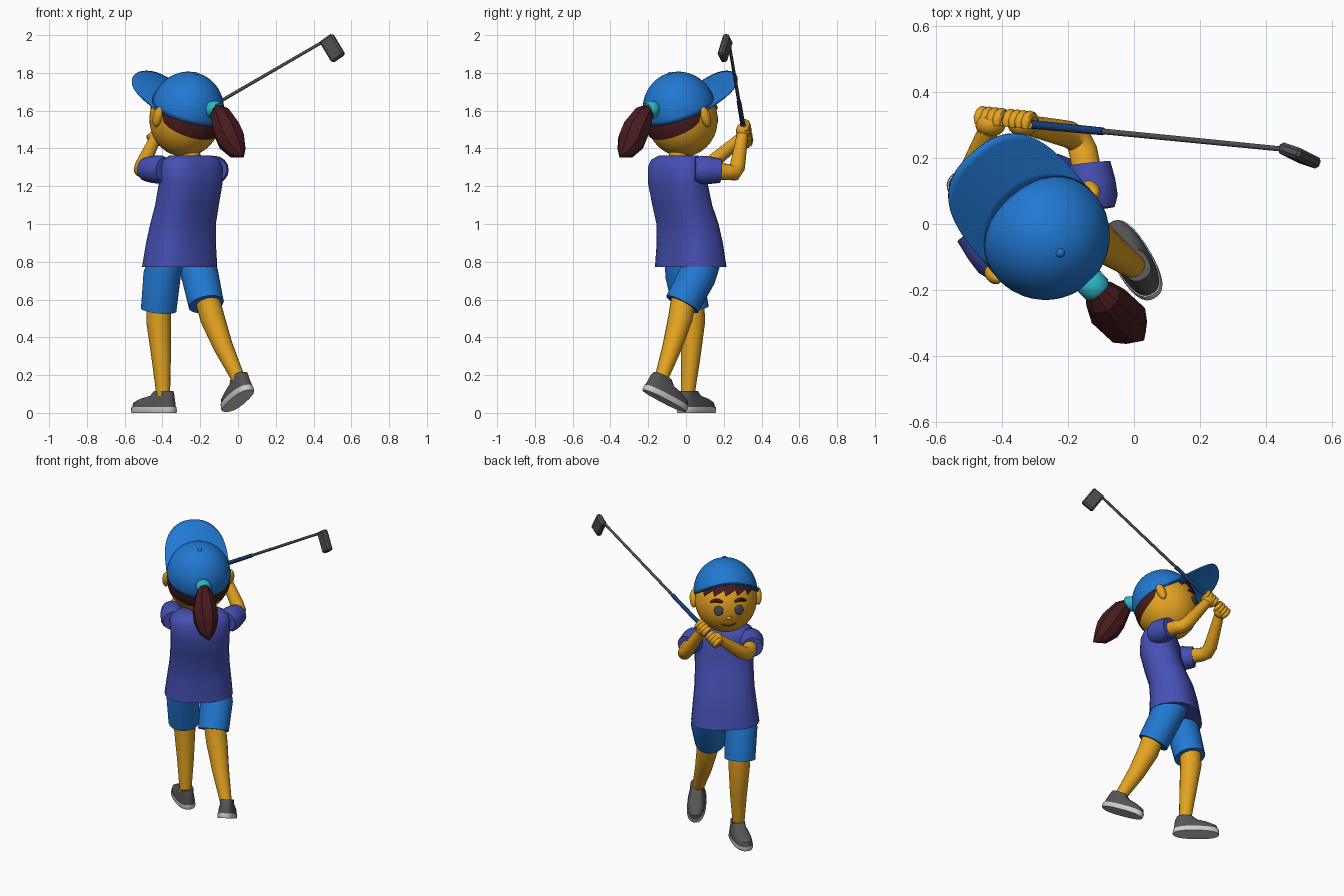
import bpy, bmesh
from math import sin, cos, pi, radians, sqrt
from mathutils import Vector, Matrix

if "Cube" in bpy.data.objects:
    bpy.data.objects.remove(bpy.data.objects["Cube"])


def material(name, r, g, b):
    m = bpy.data.materials.new(name)
    m.use_nodes = True
    m.diffuse_color = (r, g, b, 1)
    m.node_tree.nodes["Principled BSDF"].inputs["Base Color"].default_value = (r, g, b, 1)
    return m


SKIN = material("skin", .77, .365, .015)
BLUE = material("bright blue", .015, .188, .64)
SHIRT = material("violet blue", .06, .08, .45)
HAIR = material("dark brown", .064, .011, .013)
TEAL = material("teal", .026, .48, .56)
SHOE = material("shoe grey", .09, .09, .09)
SOLE = material("sole white", .62, .62, .62)
METAL = material("dark metal", .076, .076, .076)
GRIP = material("grip navy", .008, .045, .18)
EYE = material("eye grey", .055, .06, .065)


def finish(name, bm, mat, matrix=None, smooth=True, thick=0):
    if matrix:
        bm.transform(matrix)
    bmesh.ops.recalc_face_normals(bm, faces=bm.faces)
    me = bpy.data.meshes.new(name)
    bm.to_mesh(me)
    bm.free()
    me.materials.append(mat)
    ob = bpy.data.objects.new(name, me)
    bpy.context.collection.objects.link(ob)
    if thick:
        ob.modifiers.new("thickness", "SOLIDIFY").thickness = thick
    if smooth:
        bpy.ops.object.select_all(action="DESELECT")
        ob.select_set(True)
        bpy.context.view_layer.objects.active = ob
        bpy.ops.object.shade_smooth_by_angle(angle=radians(45))
    return ob


def loft(name, rings, mat, matrix=None, smooth=True):
    """Skin closed rings of points and cap both ends."""
    bm = bmesh.new()
    rows = [[bm.verts.new(p) for p in ring] for ring in rings]
    n = len(rows[0])
    for a, b in zip(rows, rows[1:]):
        for i in range(n):
            bm.faces.new((a[i], a[(i + 1) % n], b[(i + 1) % n], b[i]))
    bm.faces.new(rows[0])
    bm.faces.new(rows[-1])
    return finish(name, bm, mat, matrix, smooth)


def tube(name, pts, radii, mat, sides=16, matrix=None, smooth=True):
    pts = [Vector(p) for p in pts]
    side, rings = None, []
    for i, p in enumerate(pts):
        t = (pts[min(i + 1, len(pts) - 1)] - pts[max(i - 1, 0)]).normalized()
        side = t.orthogonal() if side is None else side - t * side.dot(t)
        side.normalize()
        up = t.cross(side)
        rings.append([p + radii[i] * (side * cos(2 * pi * k / sides) + up * sin(2 * pi * k / sides))
                      for k in range(sides)])
    return loft(name, rings, mat, matrix, smooth)


def oval(z, cx, cy, a, b, p=.8, n=28):
    """Rounded-box ring in a local horizontal plane."""
    q = lambda v: abs(v) ** p * (1 if v > 0 else -1)
    return [Vector((cx + a * q(cos(2 * pi * (k + .5) / n)), cy + b * q(sin(2 * pi * (k + .5) / n)), z))
            for k in range(n)]


def sheet(name, fn, nu, nv, mat, matrix, thick=0):
    bm = bmesh.new()
    g = [[bm.verts.new(fn(u / nu, v / nv)) for v in range(nv + 1)] for u in range(nu + 1)]
    for u in range(nu):
        for v in range(nv):
            bm.faces.new((g[u][v], g[u + 1][v], g[u + 1][v + 1], g[u][v + 1]))
    bmesh.ops.remove_doubles(bm, verts=bm.verts, dist=.0002)
    return finish(name, bm, mat, matrix, thick=thick)


def ball(name, loc, size, mat, matrix=Matrix(), segs=24):
    bm = bmesh.new()
    bmesh.ops.create_uvsphere(bm, u_segments=segs, v_segments=segs // 2, radius=1)
    return finish(name, bm, mat, matrix @ Matrix.Translation(loc) @ Matrix.Diagonal((*size, 1)))


# Torso: shirt sections (height, centre, half width, half depth), turned to the swing
TURN = Matrix.Rotation(radians(39), 3, "Z")
shirt = []
for z, x, y, a, b in ((.772, -.309, .025, .207, .154), (.9, -.302, .02, .193, .141), (1.0, -.291, .008, .182, .132),
                      (1.1, -.27, -.02, .178, .125), (1.22, -.25, -.044, .18, .122),
                      (1.3, -.25, -.046, .185, .115), (1.34, -.25, -.045, .17, .1), (1.362, -.25, -.04, .125, .075)):
    shirt.append([TURN @ p + Vector((x, y, 0)) for p in oval(z, 0, 0, a, b)])
loft("shirt", shirt, SHIRT)
tube("neck", [(-.25, -.04, 1.3), (-.257, -.037, 1.45)], [.052, .05], SKIN)

# Arms
ARMS = {"left": ((-.388, -.13, 1.288), (-.485, -.012, 1.29), (-.515, .095, 1.288), (-.44, .285, 1.45)),
        "right": ((-.12, .045, 1.288), (-.135, .183, 1.282), (-.174, .266, 1.268), (-.325, .3, 1.475))}
for side, pts in ARMS.items():
    s, cuff, elbow, wrist = map(Vector, pts)
    tube(side + "_sleeve", [s, s.lerp(cuff, .25), s.lerp(cuff, .6), cuff], [.062, .075, .073, .064], SHIRT)
    arm = [s, cuff.lerp(elbow, .5), elbow.lerp(cuff, .15), elbow.lerp(wrist, .15), elbow.lerp(wrist, .4), wrist]
    tube(side + "_arm", arm, [.045, .043, .042, .041, .038, .03], SKIN)

# Club
BUTT, TIP = Vector((-.46, .316, 1.437)), Vector((.455, .226, 1.968))
AXIS = (TIP - BUTT).normalized()
MID = BUTT.lerp(TIP, .4)
tube("club_grip", [BUTT, MID], [.014, .012], GRIP, 12)
tube("club_shaft", [MID, TIP], [.009, .008], METAL, 10)
down = Vector((.06, -.03, -.1)).normalized()
across = Vector((.07, -.025, .03))
across = (across - down * across.dot(down)).normalized()
frame = Matrix((across, down, across.cross(down))).transposed().to_4x4()
bm = bmesh.new()
bmesh.ops.create_cube(bm, size=1, matrix=Matrix.Diagonal((.084, .135, .036, 1)))
bmesh.ops.bevel(bm, geom=bm.edges[:], offset=.01, segments=1, affect="EDGES")
finish("club_head", bm, METAL, Matrix.Translation((.5, .207, 1.931)) @ frame, smooth=False)

# Hands: a palm with four fingers curled round the grip
out = Vector((0, 1, .1))
out = (out - AXIS * out.dot(AXIS)).normalized()
over = AXIS.cross(out)
for side, along in (("left", .035), ("right", .135)):
    c = BUTT + AXIS * along
    wrist = Vector(ARMS[side][3])
    ball(side + "_palm", c.lerp(wrist, .4), (.046, .038, .043), SKIN)
    for i in range(4):
        o = c + AXIS * (i - 1.5) * .022
        arc = [o + .027 * (out * cos(t) + over * sin(t)) for t in [radians(-110 + 37 * k) for k in range(7)]]
        tube(f"{side}_finger_{i + 1}", arc, [.012] + [.015] * 5 + [.011], SKIN, 8)
    tube(side + "_thumb", [wrist, c - over * .02 + AXIS * .01, c + over * .025 + AXIS * .045],
         [.018, .017, .011], SKIN, 8)

# Legs, shorts and shoes
LEGS = {"left": (((-.375, -.025, .82), (-.402, -.01, .73), (-.42, .028, .545)),
                 ((-.418, .03, .62), (-.42, .036, .48), (-.407, .025, .3), (-.395, .008, .08)),
                 (-.445, .055, 0), 52, 0),
        "right": (((-.238, .098, .82), (-.202, .062, .73), (-.168, -.02, .575)),
                  ((-.168, -.01, .62), (-.135, -.03, .5), (-.078, -.073, .35), (.007, -.135, .17)),
                  (0, -.115, .063), 30, -25)}
for side, (thigh, calf, foot, yaw, pitch) in LEGS.items():
    tube(side + "_shorts_leg", thigh, [.092, .1, .095], BLUE, 20)
    tube(side + "_leg", calf, [.066, .065, .052, .035], SKIN)
    M = (Matrix.Translation(foot) @ Matrix.Rotation(radians(yaw), 4, "Z")
         @ Matrix.Rotation(radians(pitch), 4, "X"))
    loft(side + "_sole", [oval(0, 0, 0, .055, .138), oval(.006, 0, 0, .058, .142), oval(.03, 0, 0, .057, .14)],
         SOLE, M)
    loft(side + "_shoe", [oval(.028, 0, 0, .054, .136), oval(.055, -.0, -.003, .052, .13),
                          oval(.075, 0, -.025, .046, .105), oval(.09, 0, -.055, .041, .073),
                          oval(.115, 0, -.066, .041, .052)], SHOE, M)

# Head frame: x is the figure's right, y forward, z up, leaning back
HEAD = (Matrix.Translation((-.269, -.034, 1.6)) @ Matrix.Rotation(radians(41), 4, "Z")
        @ Matrix.Rotation(radians(20), 4, "X"))


def on_head(az, w, lift=0):
    r = .19 * sqrt(max(0, 1 - ((w + .043) / .205) ** 2)) + lift
    return Vector((r * sin(az), r * cos(az), w))


ball("head", (0, 0, -.043), (.19, .19, .205), SKIN, HEAD, 36)
sheet("back_hair", lambda u, v: on_head(radians(97 + 166 * u), .03 - v * (.04 + .085 * sin(pi * u) ** .4), .006),
      24, 8, HAIR, HEAD)
sheet("fringe", lambda u, v: on_head(radians(-55 + 105 * u), .1 - v * (.08 + .04 * ((u * 5) % 1)), .009),
      40, 6, HAIR, HEAD)

# Face and ears
for side, sg in (("right", 1), ("left", -1)):
    ball(side + "_ear", (sg * .196, .0, -.035), (.024, .027, .056), SKIN, HEAD)
    turn = Matrix.Translation(on_head(sg * radians(20), -.1)) @ Matrix.Rotation(-sg * radians(20), 4, "Z")
    ball(side + "_eye", (0, 0, 0), (.029, .01, .032), EYE, HEAD @ turn)
    brow = [on_head(sg * radians(11 + 6 * k), -.048 + .01 * sin(pi * k / 4), .003) for k in range(5)]
    tube(side + "_eyebrow", brow, [.006, .011, .012, .01, .004], HAIR, 8, HEAD)
ball("nose", on_head(0, -.15), (.017, .014, .012), SKIN, HEAD, 16)
smile = [on_head(radians(6 * k), -.2 + .0014 * k * k, .001) for k in range(-3, 4)]
tube("smile", smile, [.003] * 7, HAIR, 6, HEAD)


# Cap: dome with a rim that arches over the brow, visor and button
def dome(u, v):
    az = 2 * pi * u
    low = .27 * max(0, cos(az)) ** 2 - .07 * max(0, -cos(az))
    th = low + (pi / 2 - low) * v
    return Vector((.195 * cos(th) * sin(az), .195 * cos(th) * cos(az), .208 * sin(th)))


def visor(u, v):
    s = 2 * u - 1
    a, b = radians(84) * s, radians(90) * s
    inner = Vector((.186 * sin(a), .186 * cos(a), 0))
    reach = max(0, cos(b)) ** .58
    edge = Vector((.193 * abs(sin(b)) ** .85 * (1 if s > 0 else -1), .03 + .352 * reach, 0))
    p = inner.lerp(edge, v)
    p.z = .062 * (1 - (p.x / .195) ** 2) * (1 - .3 * v) - .004 + .047 * v * reach
    return p


sheet("cap", dome, 40, 14, BLUE, HEAD, .004)
sheet("cap_visor", visor, 32, 8, BLUE, HEAD, .008)
ball("cap_button", (0, 0, .208), (.014, .014, .008), BLUE, HEAD, 16)

# Ponytail with its tie
tube("hair_tie", [(-.147, -.16, 1.605), (-.139, -.17, 1.606), (-.112, -.198, 1.606), (-.104, -.207, 1.604)],
     [.036, .046, .046, .036], TEAL, 16)
tube("ponytail", [(-.12, -.19, 1.61), (-.095, -.222, 1.58), (-.06, -.265, 1.5), (-.033, -.29, 1.44),
                  (-.002, -.32, 1.385), (.028, -.35, 1.355)],
     [.03, .056, .077, .077, .05, .004], HAIR, 8, smooth=False)
